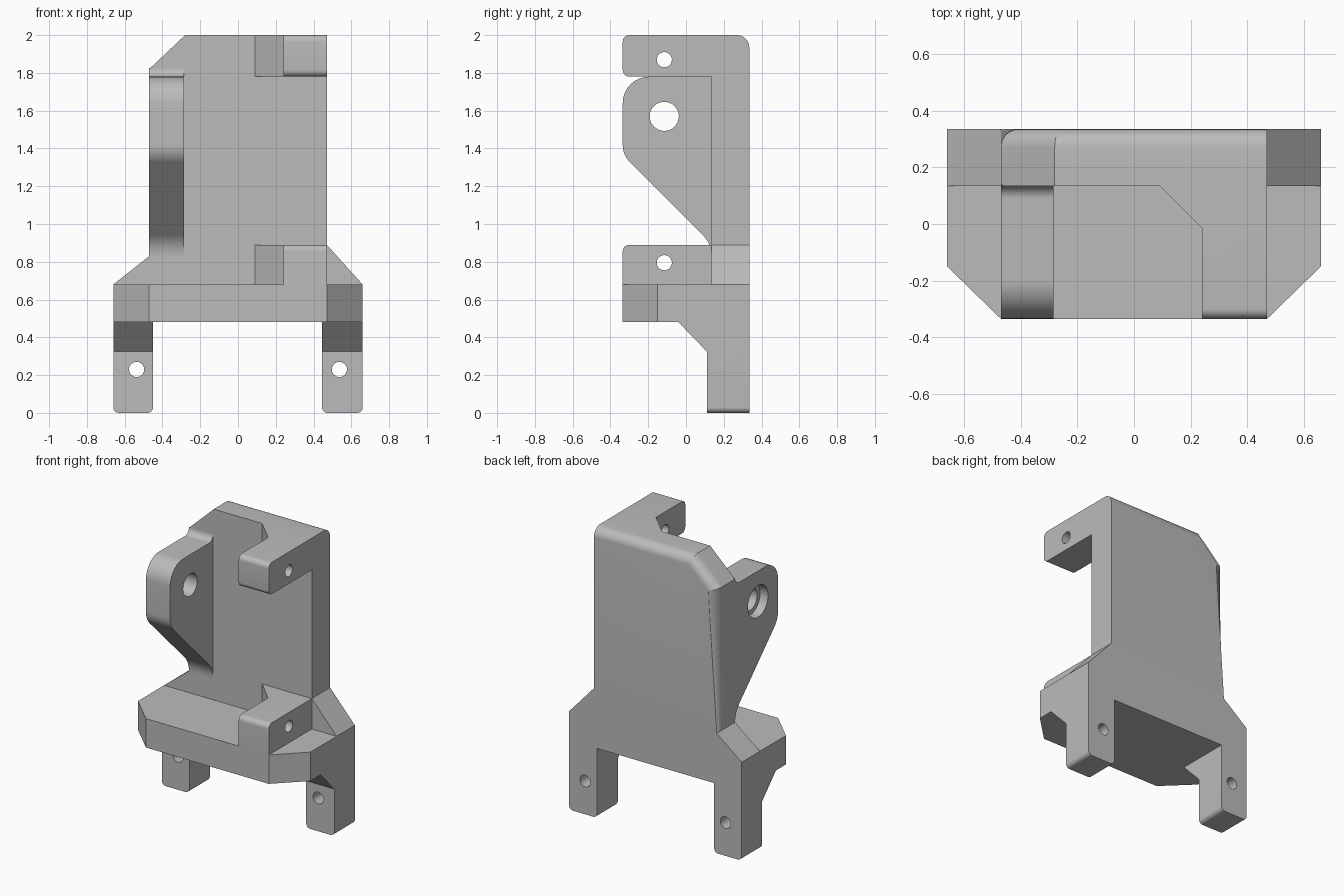
import bpy, bmesh, math
from mathutils import Vector

cube = bpy.data.objects.get("Cube")
if cube:
    bpy.data.objects.remove(cube, do_unlink=True)

grey = bpy.data.materials.new("plain grey")
grey.use_nodes = True
COLOUR = (0.5, 0.5, 0.5, 1)
grey.diffuse_color = COLOUR
grey.node_tree.nodes["Principled BSDF"].inputs["Base Color"].default_value = COLOUR

# Key planes shared by the parts
FRONT, BACK, FACE = -0.335, 0.335, 0.135
SIDE, WIDE = 0.47, 0.66
FLOOR, DECK, TOP = 0.48, 0.68, 2.0


def rounded(outline, steps=10):
    """Replace each (a, b, radius) corner of an outline by an arc."""
    result = []
    for i, corner in enumerate(outline):
        p = Vector(corner[:2])
        if len(corner) == 2:
            result.append(p)
            continue
        r = corner[2]
        u = (Vector(outline[i - 1][:2]) - p).normalized()
        v = (Vector(outline[(i + 1) % len(outline)][:2]) - p).normalized()
        half = u.angle(v) / 2
        centre = p + (u + v).normalized() * r / math.sin(half)
        s = p + u * r / math.tan(half) - centre
        e = p + v * r / math.tan(half) - centre
        sweep = math.atan2(s.x * e.y - s.y * e.x, s.dot(e))
        start = math.atan2(s.y, s.x)
        for k in range(steps + 1):
            a = start + sweep * k / steps
            result.append(centre + r * Vector((math.cos(a), math.sin(a))))
    return result


def prism(name, outline, axis, lo, hi, soften=None, radius=0.03):
    """Extrude an outline along an axis, then round the edges chosen by soften."""
    place = {"x": lambda a, b, d: (d, a, b),
             "y": lambda a, b, d: (a, d, b),
             "z": lambda a, b, d: (a, b, d)}[axis]
    bm = bmesh.new()
    base = bm.faces.new([bm.verts.new(place(p.x, p.y, lo)) for p in rounded(outline)])
    grown = bmesh.ops.extrude_face_region(bm, geom=[base])["geom"]
    shift = Vector(place(0, 0, hi - lo))
    bmesh.ops.translate(bm, vec=shift, verts=[g for g in grown if isinstance(g, bmesh.types.BMVert)])
    bmesh.ops.remove_doubles(bm, verts=bm.verts, dist=0.0001)
    bmesh.ops.recalc_face_normals(bm, faces=bm.faces)
    if soften:
        edges = [e for e in bm.edges if soften(e.verts[0].co, e.verts[1].co)]
        bmesh.ops.bevel(bm, geom=edges, offset=radius, segments=8, profile=0.5, affect="EDGES")
    mesh = bpy.data.meshes.new(name)
    bm.to_mesh(mesh)
    bm.free()
    mesh.materials.append(grey)
    obj = bpy.data.objects.new(name, mesh)
    bpy.context.collection.objects.link(obj)
    return obj


def drill(obj, axis, a, b, r, lo, hi):
    """Cut a round hole along an axis."""
    circle = [(a + r * math.cos(math.tau * k / 40), b + r * math.sin(math.tau * k / 40))
              for k in range(40)]
    cutter = prism("cutter", circle, axis, lo, hi)
    cutter.hide_render = True
    mod = obj.modifiers.new("hole", "BOOLEAN")
    mod.operation, mod.solver, mod.object = "DIFFERENCE", "EXACT", cutter
    graph = bpy.context.evaluated_depsgraph_get()
    cut = bpy.data.meshes.new_from_object(obj.evaluated_get(graph))
    obj.modifiers.clear()
    obj.data = cut
    bpy.data.objects.remove(cutter, do_unlink=True)


def near(p, q, i, value):
    return abs(p[i] - value) < 0.001 and abs(q[i] - value) < 0.001


# Back plate with flared foot, one cut corner and a rounded rear rim
plate = prism("back_plate",
              [(-WIDE, DECK), (WIDE, DECK), (SIDE, 0.89), (SIDE, TOP),
               (-0.28, TOP), (-SIDE, 1.82), (-SIDE, 0.83)],
              "y", FACE, BACK,
              lambda p, q: near(p, q, 1, BACK) and min(p.z, q.z) > 0.8
              and not near(p, q, 0, SIDE), 0.065)

# Base shelf with cut front corners
base = prism("base_shelf",
             [(-WIDE, BACK), (-WIDE, -0.15), (-SIDE, FRONT),
              (SIDE, FRONT), (WIDE, -0.15), (WIDE, BACK)],
             "z", FLOOR, DECK)

parts = [plate, base]

# Two arms reaching forward on the left side
arm_outline = [(0.09, FACE), (0.24, -0.015), (0.24, FRONT), (SIDE, FRONT), (SIDE, FACE)]
for name, lo, hi, round_below in (("upper_arm", 1.78, TOP, True),
                                  ("lower_arm", DECK, 0.89, False)):
    arm = prism(name, arm_outline, "z", lo, hi,
                lambda p, q: near(p, q, 1, FRONT)
                and (near(p, q, 2, hi) or (round_below and near(p, q, 2, lo))), 0.035)
    drill(arm, "x", -0.115, 0.795 if lo < 1 else 1.87, 0.04, 0, 0.6)
    parts.append(arm)

# Pivot lug with a counterbored hole
lug = prism("pivot_lug",
            [(0.14, 1.825), (FACE, 1.825), (FACE, 1.78, 0.045), (FRONT, 1.78, 0.14),
             (FRONT, 1.365, 0.13), (FACE, 0.895, 0.157), (FACE, 0.83), (0.14, 0.83)],
            "x", -SIDE, -0.285)
drill(lug, "x", -0.115, 1.57, 0.077, -0.6, -0.2)
drill(lug, "x", -0.115, 1.57, 0.11, -0.6, -0.41)
parts.append(lug)

# Legs with sloped gussets and bolt holes
for name, lo, hi in (("left_leg", 0.445, WIDE), ("right_leg", -WIDE, -0.45)):
    leg = prism(name,
                [(BACK, 0), (BACK, FLOOR), (-0.04, FLOOR), (0.11, 0.325), (0.11, 0)],
                "x", lo, hi,
                lambda p, q: near(p, q, 2, 0) and abs(p.x - q.x) < 0.001, 0.03)
    drill(leg, "y", math.copysign(0.537, lo), 0.23, 0.04, -0.3, 0.6)
    parts.append(leg)

# Smooth rounded areas, keep hard edges crisp
bpy.ops.object.select_all(action="DESELECT")
for part in parts:
    part.select_set(True)
bpy.context.view_layer.objects.active = plate
bpy.ops.object.shade_smooth_by_angle(angle=math.radians(30))
